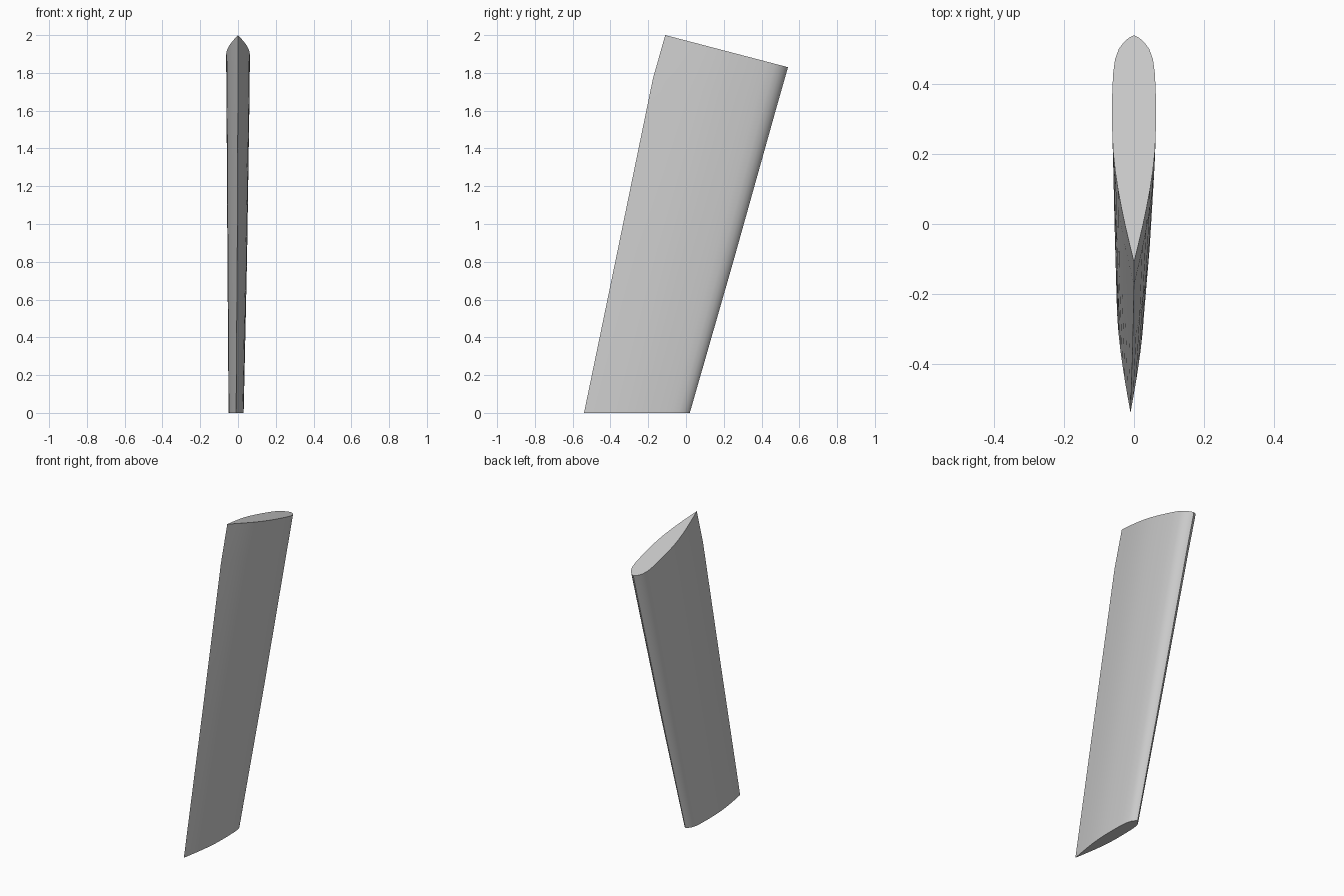
import bpy, bmesh
from mathutils import Vector

if "Cube" in bpy.data.objects:
    bpy.data.objects.remove(bpy.data.objects["Cube"])

# Half-thickness profile: (fraction of chord from leading edge, fraction of max thickness)
PROFILE = [(0, 0), (0.01, 0.22), (0.03, 0.46), (0.06, 0.69), (0.105, 0.86),
           (0.17, 0.95), (0.26, 0.99), (0.36, 1.0), (0.44, 0.985), (0.52, 0.94),
           (0.60, 0.85), (0.68, 0.725), (0.76, 0.57), (0.84, 0.395), (0.92, 0.2), (1, 0)]

# Sections: leading (y, z), trailing (y, z), x offset, half thickness
SECTIONS = [((0.02, 0.0), (-0.54, 0.0), -0.01, 0.04),
            ((0.25, 0.80), (-0.36, 0.87), -0.004, 0.052),
            ((0.48, 1.62), (-0.175, 1.77), 0.0, 0.061),
            ((0.54, 1.83), (-0.11, 2.0), 0.0, 0.063)]


def section_ring(bm, lead, trail, x0, half):
    """Closed foil outline, one side out and the other side back."""
    a, b = Vector((x0, *lead)), Vector((x0, *trail))
    right = [(t, w) for t, w in PROFILE]
    left = [(t, -w) for t, w in PROFILE[-2:0:-1]]
    return [bm.verts.new(a.lerp(b, t) + Vector((w * half, 0, 0))) for t, w in right + left]


# Foil blade lofted through the sections
bm = bmesh.new()
rings = [section_ring(bm, *s) for s in SECTIONS]
n = len(rings[0])
for r0, r1 in zip(rings, rings[1:]):
    for i in range(n):
        j = (i + 1) % n
        bm.faces.new((r0[i], r0[j], r1[j], r1[i]))

# Flat end caps
bm.faces.new(rings[0])
bm.faces.new(rings[-1])
bmesh.ops.recalc_face_normals(bm, faces=bm.faces[:])

mesh = bpy.data.meshes.new("fin_blade")
bm.to_mesh(mesh)
bm.free()
fin = bpy.data.objects.new("fin_blade", mesh)
bpy.context.collection.objects.link(fin)
bpy.context.view_layer.objects.active = fin
fin.select_set(True)
bpy.ops.object.shade_smooth_by_angle(angle=0.35)
